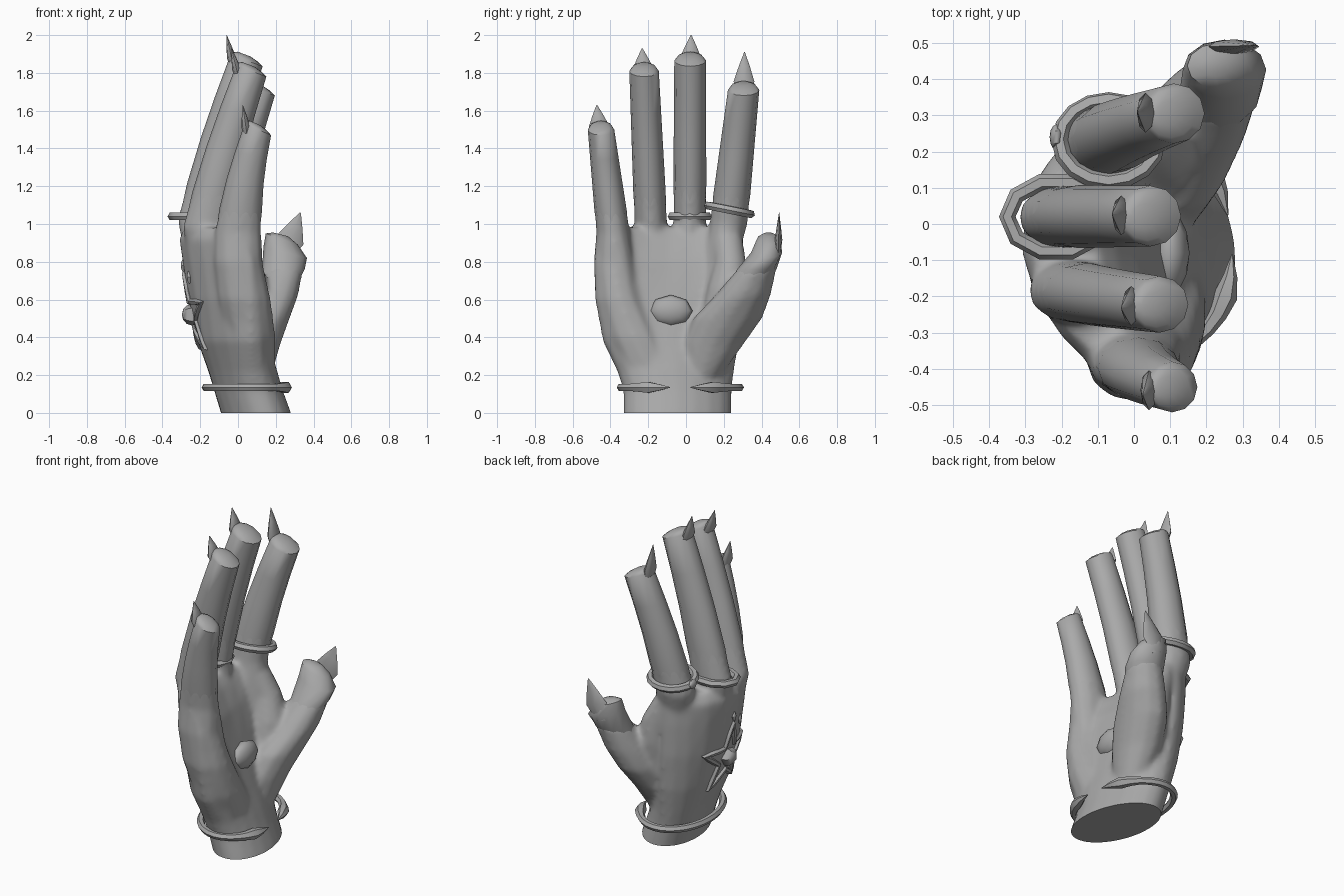
import bpy, bmesh, math
from mathutils import Vector

if "Cube" in bpy.data.objects:
    bpy.data.objects.remove(bpy.data.objects["Cube"])

GREY = (0.4, 0.4, 0.4, 1)
mat = bpy.data.materials.new("plain_grey")
mat.use_nodes = True
mat.diffuse_color = GREY
mat.node_tree.nodes["Principled BSDF"].inputs["Base Color"].default_value = GREY


def finish(obj, angle=50):
    bpy.ops.object.select_all(action="DESELECT")
    obj.select_set(True)
    bpy.context.view_layer.objects.active = obj
    bpy.ops.object.convert(target="MESH")
    obj = bpy.context.object
    obj.data.materials.clear()
    obj.data.materials.append(mat)
    bpy.ops.object.shade_smooth_by_angle(angle=math.radians(angle))
    return obj


def loft(bm, rings):
    """Skin a stack of point rings and cap both ends."""
    loops = [[bm.verts.new(p) for p in ring] for ring in rings]
    for a, b in zip(loops, loops[1:]):
        for i in range(len(a)):
            j = (i + 1) % len(a)
            bm.faces.new((a[i], a[j], b[j], b[i]))
    bm.faces.new(loops[0][::-1])
    bm.faces.new(loops[-1])


def oval(x, y, z, rx, ry, arch=0, skew=0, tilt=0, n=12):
    """Level oval; arch bends its middle back, skew its +y side, tilt lifts its palm side."""
    pts = []
    for i in range(n):
        c, s = math.cos(math.tau * i / n), math.sin(math.tau * i / n)
        pts.append(Vector((x + rx * c - arch * c * c - skew * s, y + ry * s, z + tilt * c)))
    return pts


def new_object(name, bm):
    bmesh.ops.recalc_face_normals(bm, faces=bm.faces[:])
    mesh = bpy.data.meshes.new(name)
    bm.to_mesh(mesh)
    bm.free()
    obj = bpy.data.objects.new(name, mesh)
    bpy.context.collection.objects.link(obj)
    return obj


def lofted(name, rings):
    bm = bmesh.new()
    loft(bm, rings)
    return finish(new_object(name, bm))


def tube(name, pts, radius, closed=True, widths=None):
    curve = bpy.data.curves.new(name, "CURVE")
    curve.dimensions = "3D"
    curve.bevel_depth = radius
    curve.bevel_resolution = 1
    curve.use_fill_caps = True
    spline = curve.splines.new("POLY")
    spline.points.add(len(pts) - 1)
    spline.use_cyclic_u = closed
    for i, p in enumerate(pts):
        spline.points[i].co = (*p, 1)
        spline.points[i].radius = widths[i] if widths else 1
    obj = bpy.data.objects.new(name, curve)
    bpy.context.collection.objects.link(obj)
    return finish(obj)


def gem(name, loc, size, sides=8, angle=50):
    bpy.ops.mesh.primitive_uv_sphere_add(segments=sides, ring_count=6, location=loc,
                                         rotation=(0, math.pi / 2, 0))
    obj = bpy.context.object
    obj.name = name
    obj.scale = (size[2], size[1], size[0])
    return finish(obj, angle)


# Palm and wrist: centre x, centre y, height, half depth, half width, arch, skew
bm = bmesh.new()
loft(bm, [oval(*s, n=20) for s in (
    (0.11, -0.045, -0.06, 0.182, 0.288, 0.0, 0.042),
    (0.095, -0.045, 0.0, 0.182, 0.288, 0.0, 0.042),
    (0.055, -0.045, 0.12, 0.178, 0.288, 0.0, 0.042),
    (0.035, -0.055, 0.22, 0.178, 0.31, 0.01, 0.045),
    (0.02, -0.08, 0.38, 0.182, 0.362, 0.05, 0.05),
    (0.01, -0.09, 0.6, 0.17, 0.392, 0.1, 0.06),
    (0.0, -0.09, 0.8, 0.152, 0.397, 0.14, 0.06),
    (-0.015, -0.085, 0.92, 0.13, 0.39, 0.165, 0.05),
    (-0.025, -0.085, 0.98, 0.095, 0.35, 0.165, 0.04))])

# Heel of the palm below the little finger
loft(bm, [oval(*s) for s in (
    (0.07, -0.15, 0.12, 0.1, 0.12),
    (0.07, -0.21, 0.26, 0.13, 0.16),
    (0.06, -0.275, 0.4, 0.14, 0.16),
    (0.03, -0.35, 0.6, 0.145, 0.132),
    (0.0, -0.385, 0.8, 0.13, 0.105),
    (0.0, -0.385, 0.96, 0.125, 0.09))])

# Ball of the thumb
loft(bm, [oval(*s) for s in (
    (0.09, 0.08, 0.2, 0.09, 0.11),
    (0.1, 0.14, 0.36, 0.125, 0.165),
    (0.14, 0.22, 0.5, 0.135, 0.185),
    (0.19, 0.3, 0.62, 0.13, 0.15),
    (0.235, 0.37, 0.75, 0.11, 0.108),
    (0.243, 0.385, 0.78, 0.1, 0.1))])

# Web between thumb and index finger
loft(bm, [oval(*s) for s in (
    (0.06, 0.18, 0.45, 0.12, 0.12),
    (0.06, 0.22, 0.66, 0.11, 0.11),
    (0.03, 0.235, 0.8, 0.09, 0.085),
    (-0.03, 0.22, 0.93, 0.08, 0.08))])

# Fingers: knuckle, tip, half depth and half width at both, nail point
fingers = {
    "little": ((0.0, -0.385, 0.95), (0.105, -0.45, 1.5), (0.125, 0.09), (0.07, 0.07),
               (0.025, -0.472, 1.63)),
    "ring": ((-0.17, -0.185, 0.98), (0.07, -0.222, 1.81), (0.125, 0.088), (0.08, 0.078),
             (-0.035, -0.232, 1.93)),
    "middle": ((-0.195, 0.02, 1.02), (0.045, 0.022, 1.865), (0.128, 0.088), (0.085, 0.084),
               (-0.06, 0.027, 2.0)),
    "index": ((-0.085, 0.225, 1.0), (0.11, 0.305, 1.71), (0.12, 0.102), (0.085, 0.083),
              (0.01, 0.31, 1.91)),
}


def finger_ring(base, tip, r0, r1, t, grow=1):
    p = Vector(base).lerp(Vector(tip), t)
    x = p.x - 0.015 * math.sin(math.pi * t)
    return oval(x, p.y, p.z, (r0[0] + (r1[0] - r0[0]) * t) * grow,
                (r0[1] + (r1[1] - r0[1]) * t) * grow, tilt=-0.03 * t)


# Knuckle roots that sink into the palm
for base, tip, r0, r1, peak in fingers.values():
    rings = []
    for drop, shift, grow, pull in ((0.45, 0.1, 0.4, 0.35), (0.22, 0.03, 0.85, 0.15)):
        rings.append(oval(base[0] + shift, base[1] + (-0.09 - base[1]) * pull,
                          base[2] - drop, r0[0] * grow, r0[1] * grow))
    rings += [finger_ring(base, tip, r0, r1, t) for t in (0, 0.15, 0.28)]
    loft(bm, rings)

hand = new_object("palm", bm)
remesh = hand.modifiers.new("Blend", "REMESH")
remesh.mode = "VOXEL"
remesh.voxel_size = 0.014
smooth = hand.modifiers.new("Soften", "SMOOTH")
smooth.factor = 0.5
smooth.iterations = 14
hand = finish(hand)

# Flat cut at the wrist
bm = bmesh.new()
bm.from_mesh(hand.data)
cut = bmesh.ops.bisect_plane(bm, geom=bm.verts[:] + bm.edges[:] + bm.faces[:],
                             plane_co=(0, 0, 0), plane_no=(0, 0, 1), clear_inner=True)
bmesh.ops.contextual_create(
    bm, geom=[e for e in cut["geom_cut"] if isinstance(e, bmesh.types.BMEdge)])
bmesh.ops.recalc_face_normals(bm, faces=bm.faces[:])
bm.to_mesh(hand.data)
bm.free()
hand = finish(hand)
bpy.context.view_layer.update()


def nail(name, root, tip, across, thick):
    root, tip, across = Vector(root), Vector(tip), Vector(across)
    out = (tip - root).cross(across).normalized() * thick
    rings = []
    for t, w in ((0, 0.5), (0.4, 1), (0.7, 0.55), (1, 0.04)):
        p = root.lerp(tip, t)
        rings.append([p + across * w * math.cos(math.tau * i / 8)
                      + out * w * math.sin(math.tau * i / 8) for i in range(8)])
    lofted(name, rings)


# Finger shafts with blunt tips and pointed nails
for key, (base, tip, r0, r1, peak) in fingers.items():
    rings = [finger_ring(base, tip, r0, r1, t, g) for t, g in
             ((0.08, 0.94), (0.22, 1), (0.5, 1), (0.75, 1), (1, 1))]
    x, y, z = tip
    rings.append(oval(x - 0.008, y, z + 0.02, r1[0] * 0.8, r1[1] * 0.8, tilt=-0.025))
    rings.append(oval(x - 0.015, y, z + 0.035, r1[0] * 0.4, r1[1] * 0.4, tilt=-0.012))
    lofted(key + "_finger", rings)
    nail(key + "_nail", (x - r1[0] * 0.75, y, z - 0.06), peak, (0, 0.055, 0), 0.024)

# Thumb end and nail
lofted("thumb", [oval(*s) for s in (
    (0.205, 0.325, 0.67, 0.1, 0.1),
    (0.24, 0.375, 0.76, 0.113, 0.104),
    (0.25, 0.427, 0.85, 0.115, 0.082, 0, 0, -0.03),
    (0.232, 0.437, 0.92, 0.085, 0.062, 0, 0, -0.03),
    (0.225, 0.437, 0.945, 0.04, 0.03, 0, 0, -0.01))])
nail("thumb_nail", (0.24, 0.488, 0.82), (0.33, 0.493, 1.06), (0.07, 0, -0.025), 0.02)

# Finger rings
tube("middle_ring", oval(-0.215, 0.02, 1.04, 0.135, 0.1, n=10), 0.023)
index_band = oval(-0.07, 0.23, 1.075, 0.135, 0.112, n=16)
for p in index_band:
    p.z -= (p.y - 0.23) * 0.2
tube("index_ring", index_band, 0.023)
gem("index_ring_gem", (-0.215, 0.24, 1.075), (0.018, 0.035, 0.03), 6)

# Open bracelet with spear ends on the palm side
count = 30
path, widths = [], []
for i in range(count + 1):
    a = math.radians(10 + 340 * i / count)
    path.append((0.05 + 0.218 * math.cos(a) - 0.035 * math.sin(a),
                 -0.03 + 0.315 * math.sin(a), 0.135))
    end = min(i, count - i)
    widths.append((0.1, 0.9, 1.5, 1.2)[end] if end < 4 else 1)
tube("bracelet", path, 0.022, False, widths)


def surface(y, z, side):
    hit, loc, _, _ = hand.ray_cast(Vector((side, y, z)), Vector((-side, 0, 0)))
    return loc if hit else Vector((0.25 * side, y, z))


# Palm gem
gem("palm_gem", surface(-0.08, 0.54, 1), (0.055, 0.115, 0.085), 8, 80)

# Star outline laid over the back of the hand, with a centre stone
cy, cz = -0.06, 0.52
corners = []
for i in range(10):
    r = 0.085 if i % 2 else 0.215
    a = math.tau * i / 10
    corners.append(Vector((0, cy + r * math.sin(a), cz + r * math.cos(a))))
outline = []
for i, p in enumerate(corners):
    for t in (0, 0.33, 0.67):
        q = p.lerp(corners[(i + 1) % 10], t)
        outline.append(surface(q.y, q.z, -1))
tube("star_outline", outline, 0.017)
gem("star_stone", surface(cy, cz, -1), (0.055, 0.06, 0.06), 5)
for side, y, z in (("upper", cy, 0.78), ("outer", cy - 0.1, 0.72)):
    gem(side + "_accent_stone", surface(y, z, -1), (0.014, 0.018, 0.035), 4)
